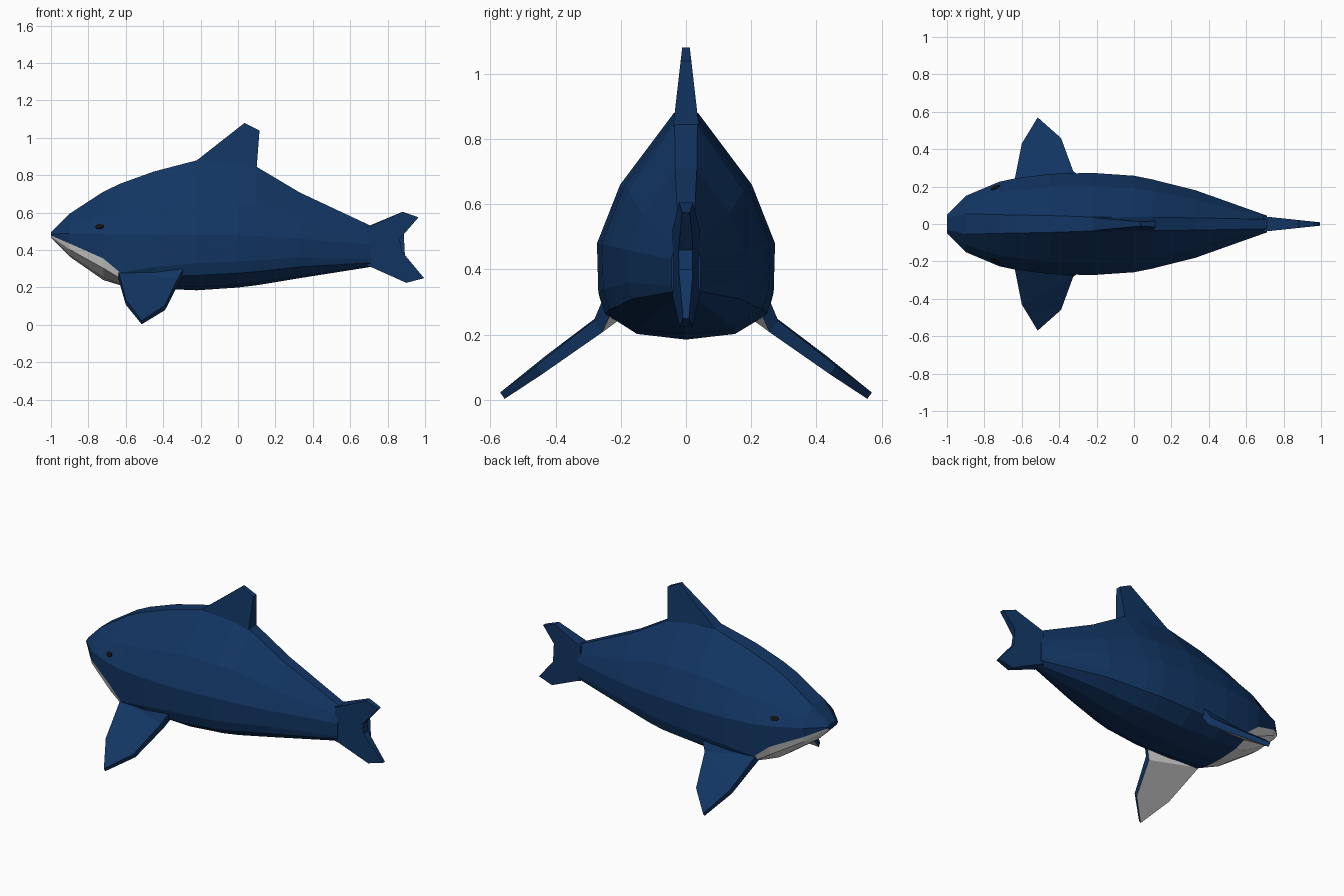
import bpy, bmesh, math
from mathutils import Vector, Matrix
from mathutils.bvhtree import BVHTree

if "Cube" in bpy.data.objects:
    bpy.data.objects.remove(bpy.data.objects["Cube"])


def material(name, color):
    m = bpy.data.materials.new(name)
    m.diffuse_color = (*color, 1)
    m.use_nodes = True
    m.node_tree.nodes["Principled BSDF"].inputs["Base Color"].default_value = m.diffuse_color
    return m


BLUE = material("deep blue", (0.006, 0.036, 0.125))
WHITE = material("pale belly", (0.72, 0.72, 0.72))
BLACK = material("eye black", (0.006, 0.006, 0.006))


def finish(bm, name, mats):
    bmesh.ops.recalc_face_normals(bm, faces=bm.faces)
    me = bpy.data.meshes.new(name)
    bm.to_mesh(me)
    for m in mats:
        me.materials.append(m)
    ob = bpy.data.objects.new(name, me)
    bpy.context.collection.objects.link(ob)
    return ob


def slab(bm, side_a, side_b):
    """Closed plate between two matching outlines."""
    a = [bm.verts.new(p) for p in side_a]
    b = [bm.verts.new(p) for p in side_b]
    n = len(a)
    caps = [bm.faces.new(a), bm.faces.new(b[::-1])]
    for i in range(n):
        bm.faces.new((a[i], b[i], b[(i + 1) % n], a[(i + 1) % n]))
    bmesh.ops.triangulate(bm, faces=caps)


# Body stations: x, top z, bottom z, half width, ridge half width, widest z, lower line z
STATIONS = [
    (-1.00, 0.495, 0.465, 0.050, 0.030, 0.485, 0.478),
    (-0.90, 0.595, 0.365, 0.150, 0.055, 0.490, 0.435),
    (-0.72, 0.712, 0.240, 0.226, 0.050, 0.485, 0.355),
    (-0.63, 0.755, 0.212, 0.245, 0.048, 0.480, 0.280),
    (-0.45, 0.820, 0.195, 0.268, 0.045, 0.480, 0.310),
    (-0.22, 0.880, 0.185, 0.273, 0.037, 0.480, 0.330),
    (0.00, 0.862, 0.200, 0.258, 0.035, 0.480, 0.340),
    (0.10, 0.845, 0.212, 0.238, 0.035, 0.475, 0.345),
    (0.33, 0.708, 0.250, 0.180, 0.033, 0.460, 0.360),
    (0.71, 0.530, 0.310, 0.045, 0.025, 0.430, 0.350),
]


def ring(x, top, bot, half, ridge, zw, zl):
    side = [
        (ridge, top),
        (0.74 * half, zw + 0.45 * (top - zw)),
        (half, zw),
        (0.985 * half, zl),
        (0.91 * half, bot + 0.55 * (zl - bot)),
        (0.55 * half, bot + 0.12 * (zl - bot)),
    ]
    pts = side + [(0, bot)] + [(-y, z) for y, z in reversed(side)]
    return [Vector((x, y, z)) for y, z in pts]


# Body: lofted rings, pale jaw below the mouth line
bm = bmesh.new()
rings = [[bm.verts.new(p) for p in ring(*s)] for s in STATIONS]
n = len(rings[0])
for k, (r, q) in enumerate(zip(rings, rings[1:])):
    for i in range(n):
        j = (i + 1) % n
        f = bm.faces.new((r[i], r[j], q[j], q[i]))
        f.material_index = 1 if k < 3 and 3 <= i <= 8 else 0
bm.faces.new(rings[0])
bm.faces.new(rings[-1][::-1])
bmesh.ops.recalc_face_normals(bm, faces=bm.faces)
tree = BVHTree.FromBMesh(bm)
finish(bm, "body", [BLUE, WHITE])


# Upright fins: outlines in x and z, thinning by a rule
def upright_fin(name, outline, half):
    bm = bmesh.new()
    slab(bm, *[[(x, s * half(x, z), z) for x, z in outline] for s in (-1, 1)])
    finish(bm, name, [BLUE])


upright_fin("dorsal_fin",
            [(-0.22, 0.86), (-0.22, 0.88), (0.035, 1.08), (0.115, 1.04),
             (0.10, 0.845), (0.09, 0.81)],
            lambda x, z: 0.037 - 0.115 * (z - 0.86))
upright_fin("tail_fin",
            [(0.69, 0.525), (0.71, 0.53), (0.88, 0.605), (0.965, 0.575),
             (0.865, 0.46), (0.87, 0.40), (0.995, 0.25), (0.90, 0.225),
             (0.71, 0.31), (0.69, 0.315)],
            lambda x, z: 0.040 - 0.105 * (x - 0.70))

# Flippers: tapered plates sloping down and out, pale underneath
FLIPPER = [(-0.64, 0.215, 0.268), (-0.60, 0.42, 0.122), (-0.515, 0.563, 0.013),
           (-0.39, 0.45, 0.092), (-0.325, 0.27, 0.225), (-0.28, 0.235, 0.305)]
for s, side in ((-1, "right"), (1, "left")):
    top, under = [], []
    for x, y, z in FLIPPER:
        t = 0.024 - 0.035 * (y - 0.22)
        top.append((x, s * (y + 0.58 * t), z + 0.81 * t))
        under.append((x, s * (y - 0.58 * t), z - 0.81 * t))
    bm = bmesh.new()
    slab(bm, top, under)
    bmesh.ops.recalc_face_normals(bm, faces=bm.faces)
    for f in bm.faces:
        f.material_index = int(len(f.verts) == 3 and f.normal.z < 0)
    finish(bm, side + "_flipper", [BLUE, WHITE])

    # Eye: thin oval plate laid on the side of the head
    hit, normal, _, _ = tree.ray_cast(Vector((-0.74, s * 2, 0.525)), Vector((0, -s, 0)))
    turn = normal.to_track_quat("Z", "Y").to_matrix()
    rim = [Vector((0.026 * math.cos(a), 0.015 * math.sin(a), 0))
           for a in (math.tau * i / 8 for i in range(8))]
    bm = bmesh.new()
    slab(bm, *[[hit + turn @ (p + Vector((0, 0, h))) for p in rim] for h in (-0.003, 0.005)])
    finish(bm, side + "_eye", [BLACK])
